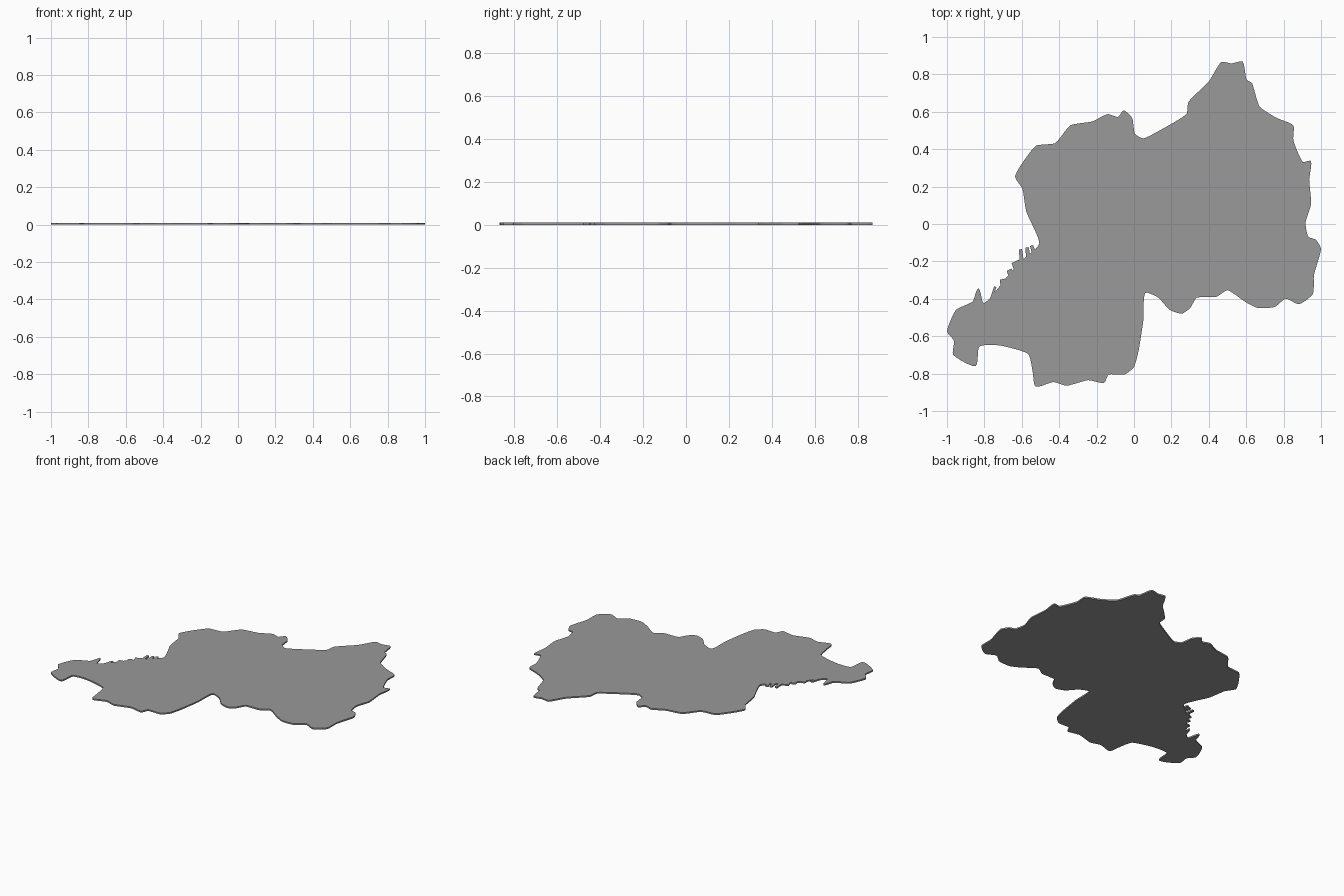
import bpy, bmesh
from mathutils import Vector

if "Cube" in bpy.data.objects:
    bpy.data.objects.remove(bpy.data.objects["Cube"])

THICK = 0.01

# Main outline, clockwise from the northern peak
OUTLINE = [
    (.465, .868), (.52, .86), (.58, .87), (.60, .775), (.63, .755), (.67, .63),
    (.76, .57), (.85, .53), (.85, .45), (.90, .335), (.945, .34), (.935, .24),
    (.945, .11), (.915, .01), (.93, -.065), (.97, -.08), (.998, -.13),
    (.96, -.27), (.955, -.37), (.88, -.425), (.81, -.395), (.75, -.44),
    (.66, -.445), (.59, -.41), (.50, -.35), (.44, -.385), (.335, -.39),
    (.30, -.445), (.255, -.475), (.19, -.455), (.13, -.39), (.06, -.365),
    (.05, -.51), (.025, -.67), (0, -.76), (-.05, -.80), (-.135, -.80),
    (-.16, -.845), (-.245, -.83), (-.36, -.86), (-.43, -.84), (-.525, -.865),
    (-.54, -.79), (-.565, -.69), (-.715, -.645), (-.825, -.65), (-.845, -.755),
    (-.965, -.695), (-.96, -.62), (-.998, -.57), (-.95, -.455), (-.86, -.41),
    (-.83, -.34), (-.80, -.42), (-.68, -.28), (-.585, -.18), (-.505, -.10),
    (-.575, .07), (-.595, .19), (-.635, .26), (-.525, .42), (-.42, .435),
    (-.34, .53), (-.225, .55), (-.14, .59), (-.085, .575), (-.055, .61),
    (-.01, .57), (.005, .485), (.05, .46), (.15, .51), (.28, .59),
    (.29, .655), (.40, .765),
]

# Dark grey finish
grey = bpy.data.materials.new("dark_grey")
grey.diffuse_color = (0.32, 0.32, 0.32, 1)
grey.use_nodes = True
grey.node_tree.nodes["Principled BSDF"].inputs["Base Color"].default_value = grey.diffuse_color


def smooth_loop(pts, steps=5, slack=0.5):
    """Closed curve through the points, with gentle tangents."""
    p = [Vector(q) for q in pts]
    n, out = len(p), []
    for i in range(n):
        a, b, c, d = p[i - 1], p[i], p[(i + 1) % n], p[(i + 2) % n]
        span = (c - b).length * slack
        m0 = (c - a).normalized() * span
        m1 = (d - b).normalized() * span
        for k in range(steps):
            t = k / steps
            out.append(b * (2*t**3 - 3*t**2 + 1) + m0 * (t**3 - 2*t**2 + t)
                       + c * (3*t**2 - 2*t**3) + m1 * (t**3 - t**2))
    return out


def slab(name, pts):
    """Flat plate of constant thickness standing on z = 0."""
    bm = bmesh.new()
    face = bm.faces.new([bm.verts.new((x, y, 0)) for x, y in pts])
    ext = bmesh.ops.extrude_face_region(bm, geom=[face], use_keep_orig=True)
    top = [v for v in ext["geom"] if isinstance(v, bmesh.types.BMVert)]
    bmesh.ops.translate(bm, verts=top, vec=(0, 0, THICK))
    bmesh.ops.recalc_face_normals(bm, faces=bm.faces)
    bmesh.ops.triangulate(bm, faces=[f for f in bm.faces if len(f.verts) > 4])
    mesh = bpy.data.meshes.new(name)
    bm.to_mesh(mesh)
    bm.free()
    mesh.materials.append(grey)
    obj = bpy.data.objects.new(name, mesh)
    bpy.context.collection.objects.link(obj)
    return obj


# Land plate, fitted to the exact footprint
loop = smooth_loop(OUTLINE)
xs, ys = [p.x for p in loop], [p.y for p in loop]
fit = lambda v, vals, half: ((v - min(vals)) / (max(vals) - min(vals)) * 2 - 1) * half
slab("land_plate", [(fit(p.x, xs, 1.0), fit(p.y, ys, 0.87)) for p in loop])

# Narrow spits along the ragged western shore: base, tip, half width
SPITS = [
    ((-.770, -.43), (-.742, -.335), .009),
    ((-.695, -.34), (-.705, -.295), .018),
    ((-.645, -.29), (-.668, -.245), .020),
    ((-.610, -.25), (-.635, -.20), .030),
    ((-.597, -.23), (-.607, -.135), .012),
    ((-.562, -.20), (-.572, -.125), .013),
    ((-.530, -.17), (-.548, -.115), .012),
]
for i, (base, tip, w) in enumerate(SPITS):
    b, t = Vector(base), Vector(tip)
    side = Vector((t.y - b.y, b.x - t.x)).normalized() * w
    slab(f"shore_spit_{i + 1}", [b + side, b - side, t - side * .7, t + side * .7])
